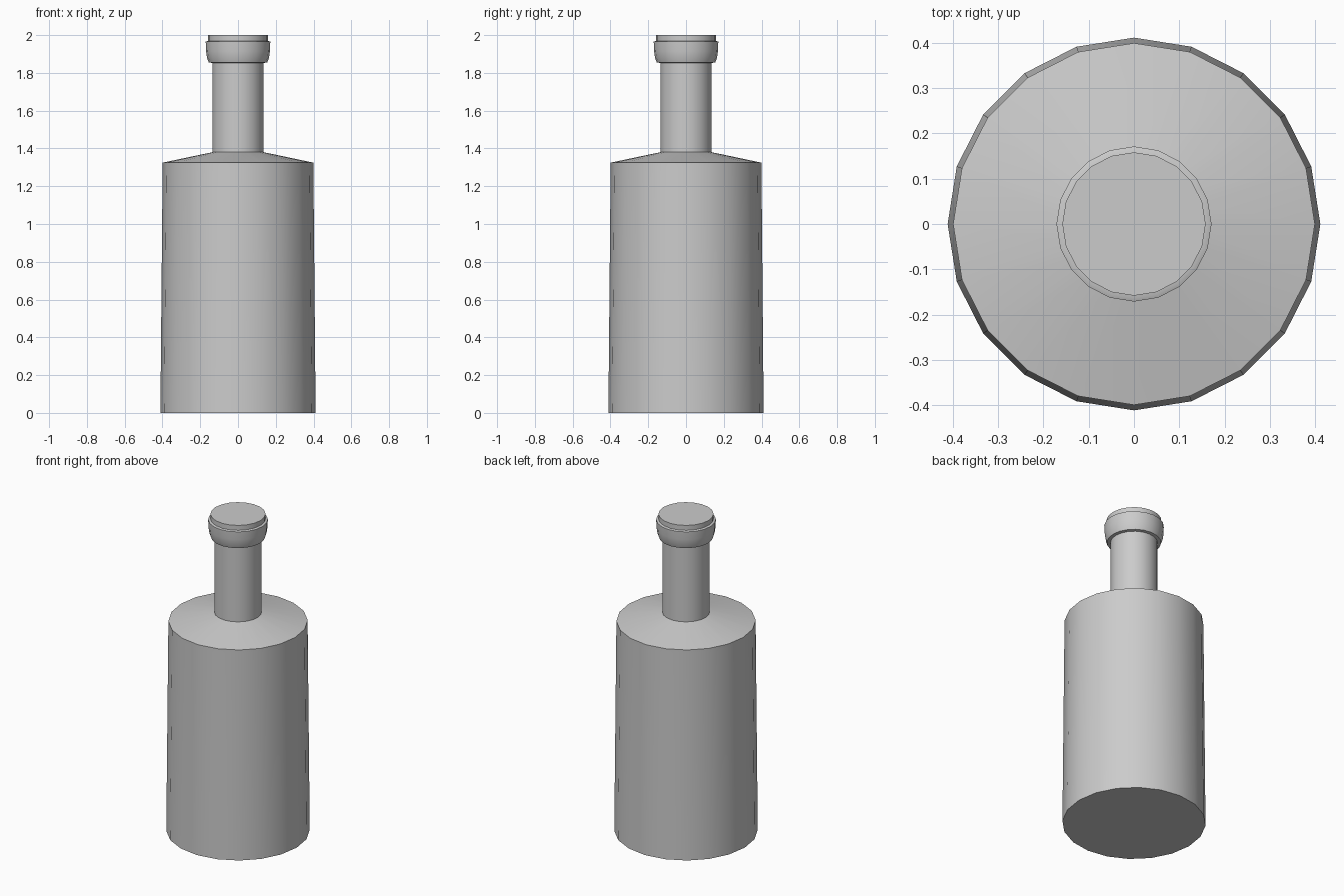
import bpy, bmesh, math

if "Cube" in bpy.data.objects:
    bpy.data.objects.remove(bpy.data.objects["Cube"])

SIDES = 20

def lathe(name, profile, cap_bottom=True, cap_top=True):
    """Revolve (radius, z) points into a 20-sided solid."""
    bm = bmesh.new()
    rings = []
    for r, z in profile:
        rings.append([bm.verts.new((r * math.cos(2 * math.pi * i / SIDES),
                                    r * math.sin(2 * math.pi * i / SIDES), z))
                      for i in range(SIDES)])
    for low, high in zip(rings, rings[1:]):
        for i in range(SIDES):
            j = (i + 1) % SIDES
            bm.faces.new((low[i], low[j], high[j], high[i]))
    if cap_bottom:
        bm.faces.new(rings[0][::-1])
    if cap_top:
        bm.faces.new(rings[-1])
    mesh = bpy.data.meshes.new(name)
    bm.to_mesh(mesh)
    bm.free()
    obj = bpy.data.objects.new(name, mesh)
    bpy.context.collection.objects.link(obj)
    bpy.ops.object.select_all(action='DESELECT')
    obj.select_set(True)
    bpy.context.view_layer.objects.active = obj
    bpy.ops.object.shade_smooth_by_angle(angle=math.radians(30))
    return obj

# Slightly tapered body, sloping shoulder and straight neck
lathe("bottle_body", [(0.411, 0), (0.399, 1.30), (0.399, 1.325),
                      (0.136, 1.38), (0.136, 1.86)])

# Rounded collar around the mouth
lathe("mouth_collar", [(0.136, 1.853), (0.155, 1.855), (0.164, 1.88),
                       (0.169, 1.915), (0.171, 1.965), (0.161, 1.969)])

# Stopper standing just proud of the collar
lathe("stopper", [(0.158, 1.96), (0.158, 2.0)])
